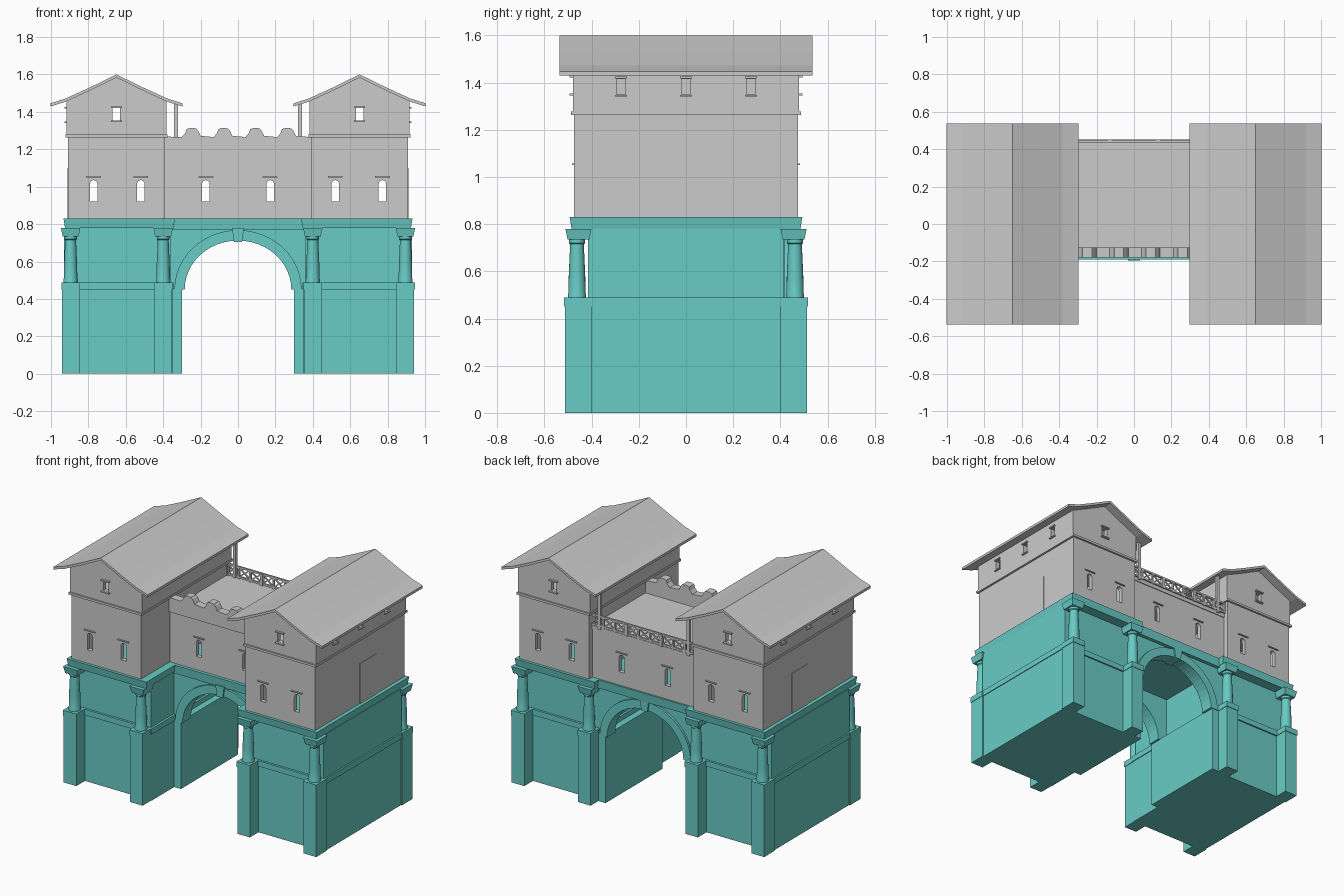
import bpy, bmesh, math
from mathutils import Vector

if "Cube" in bpy.data.objects:
    bpy.data.objects.remove(bpy.data.objects["Cube"])

teal = bpy.data.materials.new("teal_stone")
teal.diffuse_color = (0.14, 0.60, 0.56, 1)
teal.use_nodes = True
teal.node_tree.nodes["Principled BSDF"].inputs["Base Color"].default_value = teal.diffuse_color


def finish(name, bm, mat=None, mirror=""):
    bmesh.ops.recalc_face_normals(bm, faces=bm.faces)
    me = bpy.data.meshes.new(name)
    bm.to_mesh(me)
    bm.free()
    ob = bpy.data.objects.new(name, me)
    bpy.context.collection.objects.link(ob)
    if mat:
        me.materials.append(mat)
    if mirror:
        m = ob.modifiers.new("mirror", 'MIRROR')
        m.use_axis = ("x" in mirror, "y" in mirror, False)
    return ob


def add_box(bm, x, y, z, flare=0):
    """Box from ranges; flare widens the top."""
    v = [bm.verts.new((x[i] + (2 * i - 1) * flare * k, y[j] + (2 * j - 1) * flare * k, z[k]))
         for k in (0, 1) for j in (0, 1) for i in (0, 1)]
    for f in ((0, 1, 3, 2), (4, 5, 7, 6), (0, 1, 5, 4), (2, 3, 7, 6), (0, 2, 6, 4), (1, 3, 7, 5)):
        bm.faces.new([v[i] for i in f])


def boxes(name, items, mat=None, mirror=""):
    bm = bmesh.new()
    for it in items:
        add_box(bm, *it)
    return finish(name, bm, mat, mirror)


def add_prism(bm, pts, y0, y1):
    a = [bm.verts.new((x, y0, z)) for x, z in pts]
    b = [bm.verts.new((x, y1, z)) for x, z in pts]
    bm.faces.new(a)
    bm.faces.new(b)
    n = len(pts)
    for i in range(n):
        bm.faces.new((a[i], a[(i + 1) % n], b[(i + 1) % n], b[i]))


def prisms(name, items, mat=None, mirror=""):
    bm = bmesh.new()
    for it in items:
        add_prism(bm, *it)
    return finish(name, bm, mat, mirror)


def cut(ob, cutter):
    m = ob.modifiers.new("cut", 'BOOLEAN')
    m.operation, m.object, m.solver = 'DIFFERENCE', cutter, 'EXACT'
    bpy.context.view_layer.objects.active = ob
    bpy.ops.object.modifier_apply(modifier=m.name)
    bpy.data.objects.remove(cutter)


def add_mirror(ob):
    ob.modifiers.new("mirror", 'MIRROR').use_axis = (True, False, False)


def arc(rx, rz, cz, n=24):
    return [(rx * math.cos(math.pi * i / n), cz + rz * math.sin(math.pi * i / n)) for i in range(n + 1)]


def slot(cx, w=.02, z0=.92, z1=1.015):
    return [(cx - w, z0), (cx + w, z0)] + [(cx + x, z) for x, z in arc(w, w, z1, 8)]


# Lower tower masonry
boxes("tower_base", [((.35, .935), (-.42, .42), (0, .45))], teal, "x")
boxes("base_band", [((.345, .94), (-.43, .43), (.45, .488))], teal, "x")
boxes("upper_plinth", [((.36, .93), (-.415, .415), (.488, .78))], teal, "x")
boxes("tower_entablature", [((.345, .925), (-.485, .485), (.78, .83), .008)], teal, "x")

# Corner piers, columns and capitals
cols = (.4, .895)
boxes("corner_piers", [((c - .047, c + .047), (.40, .512), (0, .45)) for c in cols], teal, "xy")
boxes("pier_caps", [((c - .05, c + .05), (.40, .516), (.45, .488)) for c in cols], teal, "xy")
boxes("capitals", [((c - .043, c + .043), (.41, .502), (.735, .78), .009) for c in cols], teal, "xy")
bm = bmesh.new()
for c in cols:
    prev = None
    for r, z in ((.039, .487), (.039, .50), (.036, .51), (.035, .58), (.029, .715), (.034, .72), (.034, .737)):
        ring = [bm.verts.new((c + r * math.cos(a * math.tau / 20), .462 + r * math.sin(a * math.tau / 20), z))
                for a in range(20)]
        if prev:
            for i in range(20):
                bm.faces.new((prev[i], prev[(i + 1) % 20], ring[(i + 1) % 20], ring[i]))
        prev = ring
col = finish("columns", bm, teal, "xy")
bpy.context.view_layer.objects.active = col
col.select_set(True)
bpy.ops.object.shade_smooth_by_angle()
col.select_set(False)

# Archway between the towers
boxes("passage_jambs", [((.30, .36), (-.18, .43), (0, .455))], teal, "x")
spandrel = [(-.37, .45), (-.37, .78), (.37, .78), (.37, .45)] + arc(.29, .265, .45)
prisms("arch_walls", [(spandrel, -.17, -.10), (spandrel, .35, .42)], teal)
ringp = arc(.34, .318, .45) + arc(.285, .262, .45)[::-1]
prisms("arch_rings", [(ringp, -.185, -.095), (ringp, .345, .435)], teal)
key = [(-.022, .705), (.022, .705), (.032, .78), (-.032, .78)]
prisms("keystones", [(key, -.195, -.09), (key, .34, .445)], teal)
boxes("bridge_entablature", [((-.37, .37), (-.185, .445), (.77, .83), .006)], teal)

# Tower upper walls, hollow, with arched window slots
wall = boxes("tower_wall", [((.39, .908), (-.475, .475), (.825, 1.275))])
cut(wall, boxes("hollow", [((.42, .878), (-.445, .445), (.80, 1.30))]))
cut(wall, prisms("slots", [(slot(c), -.6, .6) for c in (.52, .772)]))
add_mirror(wall)
boxes("tower_cornice", [((.378, .922), (-.488, .488), (1.263, 1.278))], mirror="x")

# Gabled top storey
gable = [(.383, 1.275), (.917, 1.275), (.917, 1.462), (.80, 1.515), (.65, 1.588), (.50, 1.515), (.383, 1.462)]
inner = [(.413, 1.29), (.887, 1.29), (.887, 1.44), (.65, 1.55), (.413, 1.44)]
top = prisms("top_storey", [(gable, -.478, .478)])
cut(top, prisms("hollow", [(inner, -.448, .448)]))
wy = (-.275, 0, .275)
cut(top, boxes("openings", [((.63, .67), (-.6, .6), (1.355, 1.42))]))
cut(top, boxes("openings", [((.85, 1), (y - .019, y + .019), (1.35, 1.415)) for y in wy]))
add_mirror(top)
boxes("top_window_sills", [((.91, .927), (y - .026, y + .026), (z, z + .008)) for y in wy for z in (1.34, 1.417)]
      + [((.62, .68), (s * .485 - .008, s * .485 + .008), (z, z + .008)) for s in (-1, 1) for z in (1.346, 1.421)],
      mirror="x")

# Roofs with a slight flare at the eaves
half = [(.352, 1.446), (.27, 1.472), (.15, 1.527), (0, 1.60)]
up = [(.65 - d, z) for d, z in half] + [(.65 + d, z) for d, z in half[-2::-1]]
down = [(x, z - .017) for x, z in up[::-1]]
prisms("roof", [(up + down, -.537, .537)], mirror="x")

# Side doors and window lintels
boxes("side_door", [((.90, .912), (0, .175), (.83, 1.10))], mirror="x")
boxes("tower_lintels", [((c - .04, c + .04), (.47, .484), (1.05, 1.056)) for c in (.52, .772)], mirror="xy")
boxes("bridge_lintels", [((.13, .21), y, (1.048, 1.054)) for y in ((-.18, -.165), (.435, .45))], mirror="x")

# Bridge walls, deck and battlement
walls = boxes("bridge_walls", [((-.40, .40), (-.17, -.14), (.825, 1.18)), ((-.40, .40), (.41, .44), (.825, 1.18))])
cut(walls, prisms("slots", [(slot(c), -.6, .6) for c in (-.172, .172)]))
boxes("bridge_deck", [((-.40, .40), (-.165, .445), (1.155, 1.182))])
crest = [(-.39, 1.17), (-.39, 1.268)]
for c in (-.245, -.075, .095, .265):
    crest += [(c - .055, 1.265), (c - .038, 1.285), (c - .03, 1.308), (c - .01, 1.314),
              (c + .02, 1.312), (c + .032, 1.298), (c + .045, 1.272)]
crest += [(.39, 1.265), (.39, 1.17)]
prisms("battlement", [(crest, -.178, -.125)])


# Rear railing with crossed braces
def beam(bm, p, q, t=.006):
    p, q = Vector(p), Vector(q)
    d = q - p
    r = bmesh.ops.create_cube(bm, size=1)["verts"]
    rot = d.to_track_quat('Z', 'Y').to_matrix()
    for v in r:
        v.co = rot @ Vector((v.co.x * 2 * t, v.co.y * 2 * t, v.co.z * d.length)) + (p + q) / 2


bm = bmesh.new()
y = .443
for z in (1.192, 1.258):
    beam(bm, (-.39, y, z), (.39, y, z))
n = 9
for i in range(n):
    x0, x1 = -.39 + .78 * i / n, -.39 + .78 * (i + 1) / n
    beam(bm, (x0, y, 1.192), (x1, y, 1.258), .004)
    beam(bm, (x0, y, 1.258), (x1, y, 1.192), .004)
    beam(bm, (x0, y, 1.18), (x0, y, 1.26), .006 if i % 3 else .010)
finish("railing", bm)

# Posts carrying the inner eaves
boxes("eave_posts", [((.322, .342), (.433, .453), (1.17, 1.45))], mirror="x")
